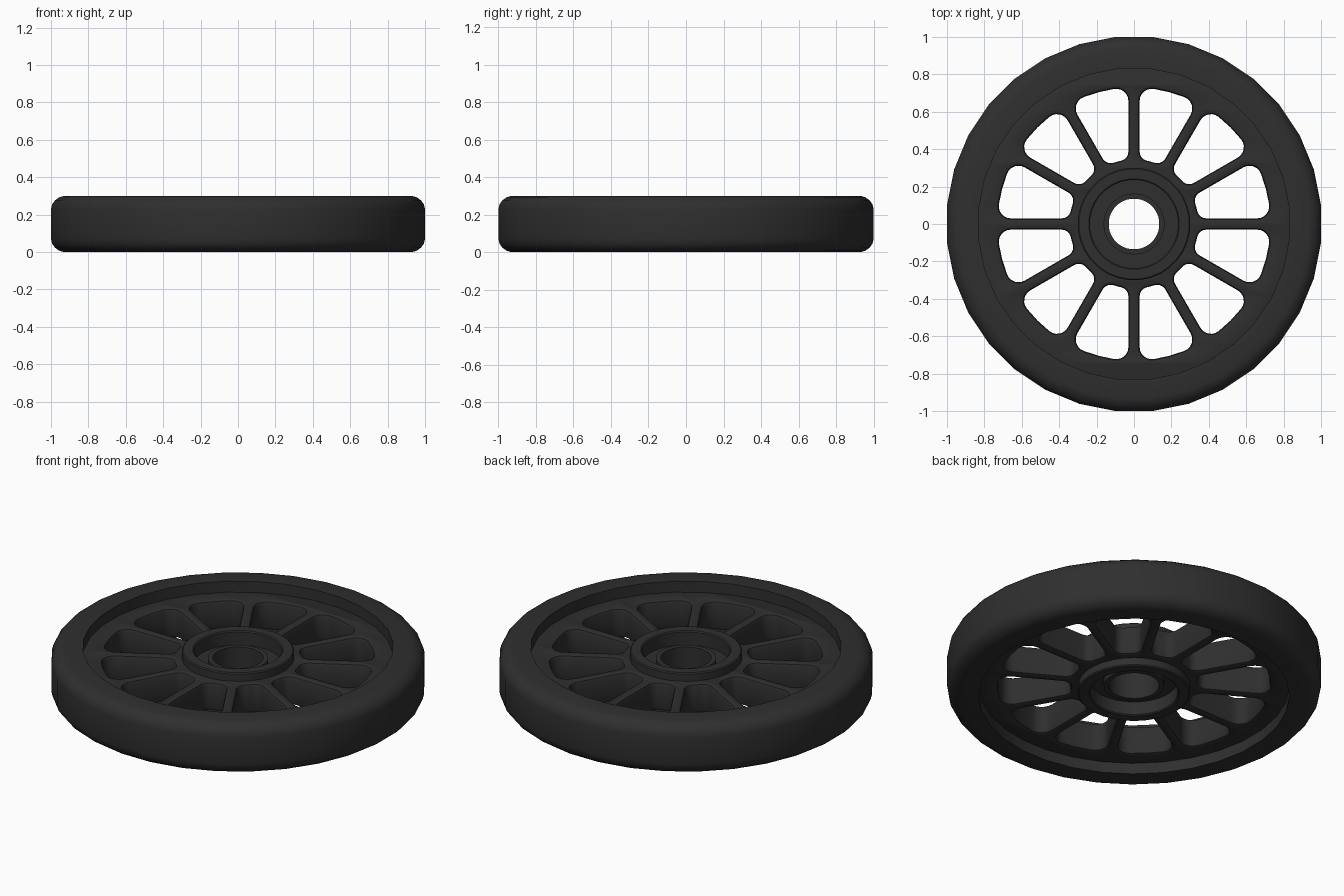
import bpy, bmesh, math
from math import sin, cos, pi

if "Cube" in bpy.data.objects:
    bpy.data.objects.remove(bpy.data.objects["Cube"])

rubber = bpy.data.materials.new("charcoal")
rubber.diffuse_color = (0.028, 0.028, 0.028, 1)
rubber.use_nodes = True
rubber.node_tree.nodes["Principled BSDF"].inputs["Base Color"].default_value = rubber.diffuse_color
MID = 0.15


def finish(ob):
    bpy.ops.object.select_all(action='DESELECT')
    ob.select_set(True)
    bpy.context.view_layer.objects.active = ob
    bpy.ops.object.shade_smooth_by_angle(angle=math.radians(35))


def lathe(name, half, n):
    """Closed ring from the upper half profile (r, height over mid plane), mirrored below."""
    prof = [(r, MID + h) for r, h in half] + [(r, MID - h) for r, h in reversed(half)]
    bm = bmesh.new()
    k = 1 / cos(pi / n)
    rings = []
    for i in range(n):
        a = 2 * pi * (i + 0.5) / n
        rings.append([bm.verts.new((r * k * cos(a), r * k * sin(a), z)) for r, z in prof])
    m = len(prof)
    for i in range(n):
        p, q = rings[i], rings[(i + 1) % n]
        for j in range(m):
            bm.faces.new((p[j], q[j], q[(j + 1) % m], p[(j + 1) % m]))
    bmesh.ops.recalc_face_normals(bm, faces=bm.faces)
    me = bpy.data.meshes.new(name)
    bm.to_mesh(me)
    bm.free()
    me.materials.append(rubber)
    ob = bpy.data.objects.new(name, me)
    bpy.context.collection.objects.link(ob)
    finish(ob)


# tyre: rounded shoulders, straight inner wall
lathe("tyre", [(0.83, 0.0), (0.83, 0.15), (0.93, 0.15), (0.955, 0.143),
               (0.978, 0.127), (0.994, 0.105), (1.0, 0.08)], 32)

# hub: raised collar with a recessed floor
lathe("hub", [(0.15, 0.0), (0.15, 0.05), (0.235, 0.05), (0.235, 0.127), (0.241, 0.133),
              (0.294, 0.133), (0.30, 0.127), (0.30, 0.0)], 32)

# bearing sleeve around the axle bore
lathe("bearing_sleeve", [(0.135, 0.0), (0.135, 0.085), (0.162, 0.085), (0.162, 0.0)], 32)

# spoked disc: flat outline with twelve rounded windows, edges bevelled
B = 0.018


def circle(r, n):
    return [(r * cos(2 * pi * i / n), r * sin(2 * pi * i / n)) for i in range(n)]


def arc(cx, cy, r, a0, a1, n):
    return [(cx + r * cos(a0 + (a1 - a0) * i / n), cy + r * sin(a0 + (a1 - a0) * i / n))
            for i in range(n + 1)]


def window(turn):
    s, ri, ro = 0.03 - B, 0.345 - B, 0.73 + B
    ci, co = 0.05 + B, 0.065 + B
    mid = pi / 12
    di, do = ri + ci, ro - co
    fi, fo = math.asin((s + ci) / di), math.asin((s + co) / do)
    # lower half, from the middle of the inner edge to the middle of the outer edge
    pts = [(ri * cos(mid), ri * sin(mid))]
    pts += arc(di * cos(fi), di * sin(fi), ci, fi + pi, 1.5 * pi, 6)
    pts += arc(do * cos(fo), do * sin(fo), co, -pi / 2, fo, 6)
    pts += [(ro * cos(mid), ro * sin(mid))]
    # mirror across the window's middle line
    c2, s2 = cos(2 * mid), sin(2 * mid)
    pts += [(x * c2 + y * s2, x * s2 - y * c2) for x, y in reversed(pts[1:-1])]
    ct, st = cos(turn), sin(turn)
    return [(x * ct - y * st, x * st + y * ct) for x, y in pts]


cu = bpy.data.curves.new("spoked_disc", 'CURVE')
cu.dimensions = '2D'
cu.fill_mode = 'BOTH'
cu.extrude = 0.085 - B
cu.bevel_depth = B
cu.bevel_resolution = 1
for pts in [circle(0.84, 64), circle(0.26, 48)] + [window(i * pi / 6) for i in range(12)]:
    sp = cu.splines.new('POLY')
    sp.points.add(len(pts) - 1)
    for p, (x, y) in zip(sp.points, pts):
        p.co = (x, y, 0, 1)
    sp.use_cyclic_u = True
cu.materials.append(rubber)
disc = bpy.data.objects.new("spoked_disc", cu)
disc.location.z = MID
bpy.context.collection.objects.link(disc)
bpy.ops.object.select_all(action='DESELECT')
disc.select_set(True)
bpy.context.view_layer.objects.active = disc
bpy.ops.object.convert(target='MESH')
disc = bpy.context.view_layer.objects.active
bm = bmesh.new()
bm.from_mesh(disc.data)
bmesh.ops.remove_doubles(bm, verts=bm.verts, dist=0.0002)
bmesh.ops.recalc_face_normals(bm, faces=bm.faces)
bm.to_mesh(disc.data)
bm.free()
finish(disc)
